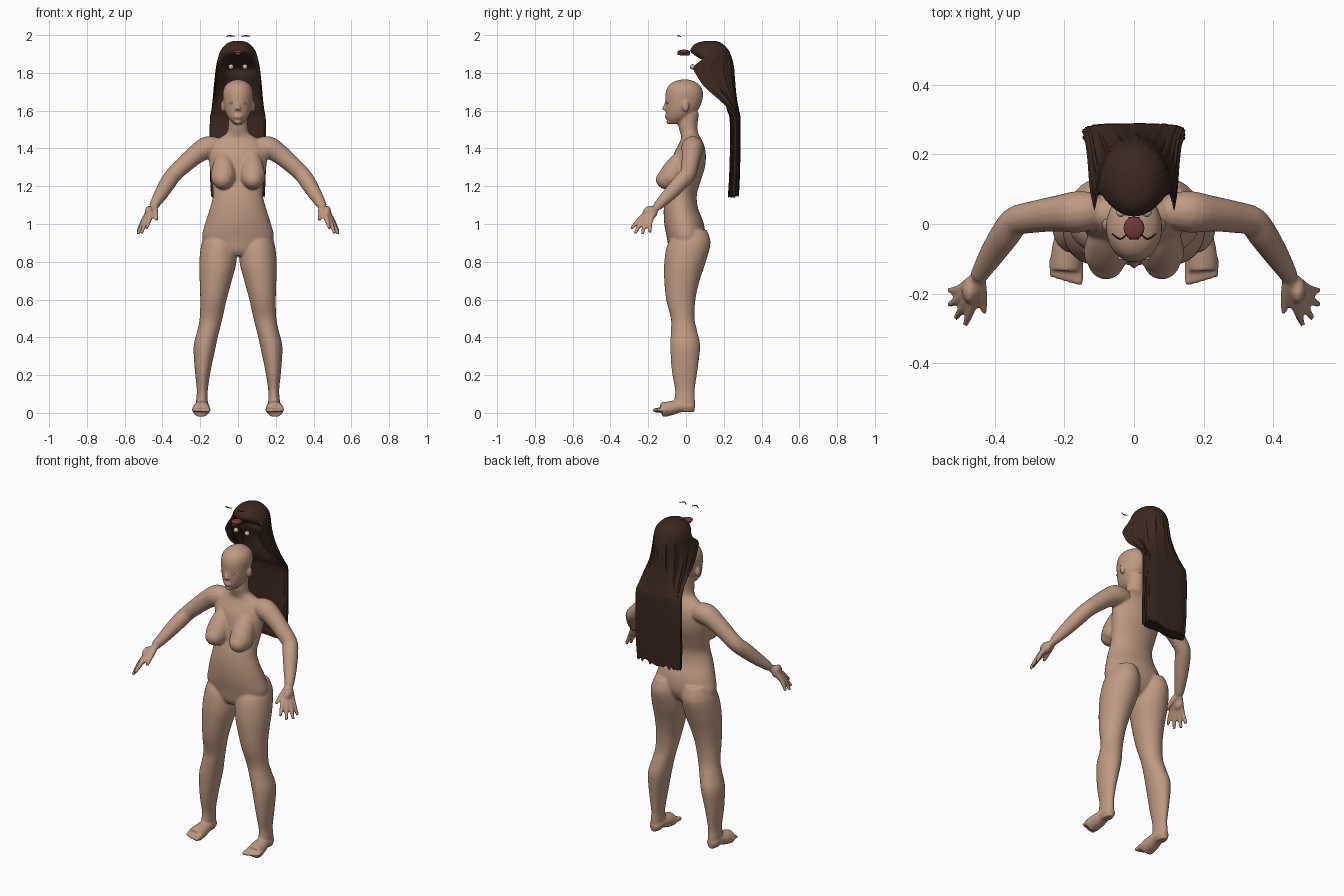
import bpy, bmesh, math, random
from mathutils import Vector, Matrix

random.seed(4)
if "Cube" in bpy.data.objects:
    bpy.data.objects.remove(bpy.data.objects["Cube"])


def material(name, rgb):
    m = bpy.data.materials.new(name)
    m.use_nodes = True
    m.diffuse_color = (*rgb, 1)
    m.node_tree.nodes["Principled BSDF"].inputs["Base Color"].default_value = (*rgb, 1)
    return m


SKIN = material("skin", (0.52, 0.32, 0.225))
HAIR = material("dark brown hair", (0.045, 0.021, 0.014))
MOUTH = material("mouth red", (0.17, 0.04, 0.04))
EYE = material("eye cream", (0.62, 0.47, 0.36))
LASH = material("lash black", (0.01, 0.01, 0.01))


def spline(rows, steps=4):
    """Catmull-Rom interpolation of equal-length tuples."""
    out = []
    for i in range(len(rows) - 1):
        a, b, c, d = (rows[max(0, min(len(rows) - 1, i + k))] for k in (-1, 0, 1, 2))
        for s in range(steps):
            t = s / steps
            out.append([q + t / 2 * (r - p + t * (2 * p - 5 * q + 4 * r - w + t * (3 * (q - r) + w - p)))
                        for p, q, r, w in zip(a, b, c, d)])
    return out + [list(rows[-1])]


def skin_rings(bm, rings):
    loops = [[bm.verts.new(p) for p in ring] for ring in rings]
    n = len(loops[0])
    for lo, hi in zip(loops, loops[1:]):
        for j in range(n):
            bm.faces.new((lo[j], lo[(j + 1) % n], hi[(j + 1) % n], hi[j]))
    bm.faces.new(loops[0][::-1])
    bm.faces.new(loops[-1])


def circle(n):
    return [(math.cos(2 * math.pi * j / n), math.sin(2 * math.pi * j / n)) for j in range(n)]


def loft(bm, rows, side=1, n=32):
    """Level oval sections: z, x from, x to, y front, y back."""
    skin_rings(bm, [[(side * ((x0 + x1) / 2 + c * (x1 - x0) / 2), (y0 + y1) / 2 + s * (y1 - y0) / 2, z)
                     for c, s in circle(n)] for z, x0, x1, y0, y1 in spline(rows)])


def limb(bm, rows, side=1, n=16, flat=1.0):
    """Tube along a path: x, y, z, radius."""
    path = spline(rows)
    pts = [Vector(p[:3]) for p in path]
    rings = []
    for i, p in enumerate(pts):
        d = (pts[min(i + 1, len(pts) - 1)] - pts[max(i - 1, 0)]).normalized()
        u = d.cross(Vector((0, 0, 1))).normalized()
        v = u.cross(d)
        r = path[i][3]
        ring = [p + u * c * r + v * s * r * flat for c, s in circle(n)]
        rings.append([(side * q.x, q.y, q.z) for q in ring])
    skin_rings(bm, rings)


def ball(bm, centre, size):
    bmesh.ops.create_uvsphere(bm, u_segments=20, v_segments=12, radius=1,
                              matrix=Matrix.Translation(centre) @ Matrix.Diagonal((*size, 1)))


def finish(name, bm, mat):
    bmesh.ops.recalc_face_normals(bm, faces=bm.faces[:])
    me = bpy.data.meshes.new(name)
    bm.to_mesh(me)
    bm.free()
    me.materials.append(mat)
    ob = bpy.data.objects.new(name, me)
    bpy.context.collection.objects.link(ob)
    bpy.ops.object.select_all(action="DESELECT")
    ob.select_set(True)
    bpy.context.view_layer.objects.active = ob
    bpy.ops.object.shade_smooth_by_angle(angle=math.radians(50))
    return ob


# Torso and neck: z, half width, front, back
body = bmesh.new()
torso = [(.83, .05, -.07, .03), (.86, .12, -.09, .07), (.92, .188, -.10, .10), (1.0, .175, -.115, .095),
         (1.08, .15, -.118, .065), (1.15, .132, -.11, .057), (1.22, .138, -.09, .075),
         (1.3, .15, -.08, .10), (1.37, .155, -.065, .105), (1.42, .14, -.04, .095),
         (1.455, .10, -.025, .078), (1.48, .062, -.03, .065), (1.52, .052, -.04, .06), (1.59, .052, -.04, .07)]
loft(body, [(z, -w, w, f, b) for z, w, f, b in torso])

# Head
head = [(1.53, .02, -.09, -.03), (1.56, .05, -.104, .02), (1.6, .069, -.108, .062), (1.65, .078, -.11, .085),
        (1.7, .08, -.107, .09), (1.735, .066, -.09, .072), (1.756, .038, -.058, .042), (1.765, .01, -.02, .01)]
loft(body, [(z, -w, w, f, b) for z, w, f, b in head])
limb(body, [(0, -.1, 1.65, .008), (0, -.11, 1.62, .012), (0, -.114, 1.602, .016)])
ball(body, (0, -.104, 1.568), (.024, .01, .011))
ball(body, (0, -.092, 1.54), (.02, .012, .012))

LEG = [(.97, .04, .16, -.04, .11), (.9, .012, .192, -.095, .13), (.8, .008, .205, -.115, .105),
       (.7, .033, .203, -.115, .072), (.6, .06, .2, -.105, .05), (.5, .082, .203, -.08, .045),
       (.43, .1, .217, -.08, .06), (.35, .118, .235, -.083, .075), (.22, .145, .228, -.075, .06),
       (.12, .16, .218, -.058, .046), (.06, .16, .222, -.06, .048), (.004, .168, .216, -.03, .046)]
ARM = [(.1, .04, 1.405, .05), (.16, .035, 1.405, .06), (.22, .03, 1.37, .052), (.29, .02, 1.31, .046),
       (.34, .008, 1.262, .043), (.37, -.03, 1.22, .043), (.41, -.09, 1.155, .036), (.447, -.15, 1.095, .025)]
WRIST = (.445, -.148, 1.098, .018)
FINGERS = [((.465, -.235, 1.035), (.485, -.29, .975)), ((.482, -.225, 1.025), (.512, -.27, .95)),
           ((.495, -.208, 1.02), (.531, -.232, .945)), ((.5, -.187, 1.02), (.531, -.19, .955)),
           ((.435, -.2, 1.06), (.43, -.255, 1.02))]
FOOT = [(.192, .046, .03, .018), (.191, .02, .034, .034), (.19, -.03, .035, .038),
        (.193, -.08, .025, .045), (.196, -.13, .015, .046)]

for side in (1, -1):
    loft(body, LEG, side)
    limb(body, ARM, side)
    # Chest
    limb(body, [(.075, .0, 1.38, .035), (.076, -.045, 1.31, .058), (.079, -.082, 1.245, .066),
                (.081, -.098, 1.215, .052), (.082, -.105, 1.2, .025)], side)
    ball(body, (side * .08, -.1, 1.235), (.055, .06, .052))
    # Hand
    for knuckle, tip in FINGERS:
        limb(body, [WRIST, (*knuckle, .0145), (*tip, .009)], side, 10)
    ball(body, (side * .472, -.19, 1.06), (.022, .04, .036))
    # Foot and toes
    limb(body, FOOT, side, flat=.85)
    for i in range(5):
        x, r = .158 + .019 * i, .014 - .0012 * i
        limb(body, [(x + .002, -.1, .018, r), (x, -.14, .016, r), (x, -.174 + .005 * i, .012, r * .8)], side, 10)
    # Ear
    ball(body, (side * .081, -.002, 1.622), (.011, .019, .03))

body_ob = finish("body", body, SKIN)
remesh = body_ob.modifiers.new("blend", "REMESH")
remesh.mode = "VOXEL"
remesh.voxel_size = .006
remesh.use_smooth_shade = True
relax = body_ob.modifiers.new("relax", "SMOOTH")
relax.iterations = 6

# Hair: z, half width, front, back, hollowness of the front, squareness
rows = [(1.969, .025, .1, .16, 0, 1), (1.955, .06, .05, .192, 0, 1), (1.92, .09, .022, .225, 0, 1),
        (1.88, .104, .024, .24, .35, .95), (1.83, .114, .03, .25, .9, .9), (1.78, .12, .05, .254, .9, .9),
        (1.72, .126, .095, .26, .9, .85), (1.66, .131, .155, .268, .7, .75), (1.6, .138, .205, .28, .3, .65),
        (1.54, .146, .232, .289, 0, .6), (1.3, .146, .23, .286, 0, .55), (1.15, .14, .222, .28, 0, .55)]
hair = bmesh.new()
rings = []
sections = spline(rows)
for i, (z, w, f, b, k, p) in enumerate(sections):
    k = max(0, min(1, k))
    yc = f + (b - f) / 2 * (1 - k)
    ring = []
    for j, (c, s) in enumerate(circle(96)):
        lock = 1 + .025 * math.sin(j * 2.1 + math.sin(j)) * min(1, i / 16)
        x = w * math.copysign(abs(c) ** p, c) * lock
        h = abs(s) ** p
        if s < 0:
            y = yc + (b - yc) * h * lock
        else:
            y = yc + h * (.85 * k * (b - yc) - (yc - f))
            x *= 1 - .1 * k * h
        drop = random.uniform(-.012, .02) if i == len(sections) - 1 else 0
        ring.append((x, y, z + drop))
    rings.append(ring)
skin_rings(hair, rings)
finish("hair", hair, HAIR)

# Mouth interior: palate and tongue
mouth = bmesh.new()
ball(mouth, (0, -.012, 1.912), (.03, .033, .011))
limb(mouth, [(0, .02, 1.9, .016), (0, -.015, 1.902, .02), (0, -.045, 1.902, .014)], flat=.5)
finish("mouth", mouth, MOUTH)

# Eyeballs, eye openings and lashes
eyes, openings, lashes = bmesh.new(), bmesh.new(), bmesh.new()
for side in (1, -1):
    ball(eyes, (side * .037, .034, 1.832), (.014, .014, .014))
    ball(openings, (side * .033, -.0985, 1.64), (.013, .005, .0055))
    limb(lashes, [(.02, -.03, 1.993, .002), (.04, -.043, 1.997, .003), (.063, -.028, 1.993, .002)], side, 8)
finish("eyeballs", eyes, EYE)
finish("eye_openings", openings, EYE)
finish("eyelashes", lashes, LASH)
